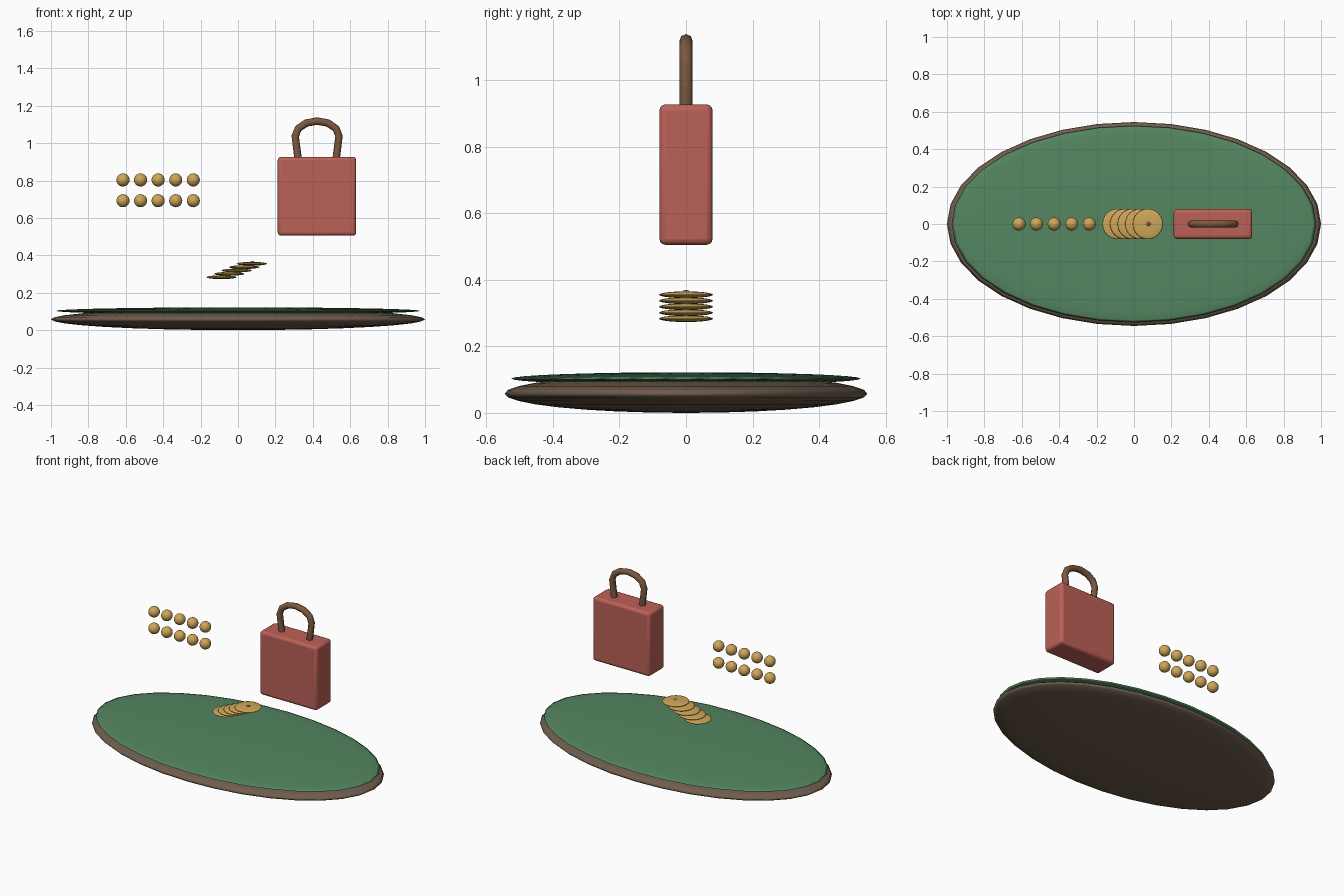
import bpy, math

if "Cube" in bpy.data.objects:
    bpy.data.objects.remove(bpy.data.objects["Cube"])

def mat(name, rgb):
    m = bpy.data.materials.new(name)
    m.diffuse_color = (*rgb, 1)
    m.use_nodes = True
    m.node_tree.nodes["Principled BSDF"].inputs["Base Color"].default_value = m.diffuse_color
    return m

wood = mat("dark_wood", (0.16, 0.11, 0.075))
felt = mat("green_felt", (0.09, 0.24, 0.12))
red = mat("red_leather", (0.50, 0.12, 0.095))
gold = mat("gold", (0.62, 0.38, 0.10))
leather = mat("brown_leather", (0.20, 0.10, 0.05))

def ellipsoid(name, loc, radii, m, seg=32, rings=16):
    bpy.ops.mesh.primitive_uv_sphere_add(segments=seg, ring_count=rings, radius=1, location=loc)
    o = bpy.context.object
    o.name = name
    o.scale = radii
    bpy.ops.object.transform_apply(location=False, rotation=False, scale=True)
    bpy.ops.object.shade_smooth()
    o.data.materials.append(m)
    return o

# Flattened base and felt top
ellipsoid("tray_base", (0, 0, 0.058), (1.0, 0.545, 0.058), wood)
ellipsoid("felt_top", (0, 0, 0.103), (0.975, 0.525, 0.019), felt)

# Fanned stack of coins with a small stud on the top one
for i in range(5):
    ellipsoid(f"coin_{i + 1}", (-0.088 + 0.0405 * i, 0, 0.283 + 0.018 * i),
              (0.081, 0.081, 0.010), gold)
ellipsoid("coin_stud", (0.077, 0, 0.361), (0.013, 0.013, 0.008), leather, 16, 8)

# Two rows of beads
for row, z in enumerate((0.692, 0.803)):
    for i in range(5):
        ellipsoid(f"bead_{row + 1}_{i + 1}", (-0.615 + 0.094 * i, 0, z),
                  (0.035,) * 3, gold, 24, 12)

# Bag body with softened edges
bpy.ops.mesh.primitive_cube_add(size=1, location=(0.422, 0, 0.716))
bag = bpy.context.object
bag.name = "bag_body"
bag.scale = (0.42, 0.16, 0.422)
bpy.ops.object.transform_apply(location=False, rotation=False, scale=True)
bag.data.materials.append(red)
bev = bag.modifiers.new("Bevel", 'BEVEL')
bev.width = 0.018
bev.segments = 3
bpy.ops.object.shade_smooth_by_angle()

# Bag handle: arched tube with legs leaning inwards
arc = [(0.423 - 0.117 * math.cos(math.radians(a)), 1.037 + 0.081 * math.sin(math.radians(a)))
       for a in range(0, 181, 30)]
path = [(0.322, 0.91)] + arc + [(0.524, 0.91)]
curve = bpy.data.curves.new("bag_handle", 'CURVE')
curve.dimensions = '3D'
curve.bevel_depth = 0.02
curve.bevel_resolution = 2
curve.use_fill_caps = True
spline = curve.splines.new('POLY')
spline.points.add(len(path) - 1)
for p, (x, z) in zip(spline.points, path):
    p.co = (x, 0, z, 1)
spline.use_smooth = True
curve.materials.append(leather)
handle = bpy.data.objects.new("bag_handle", curve)
bpy.context.collection.objects.link(handle)
